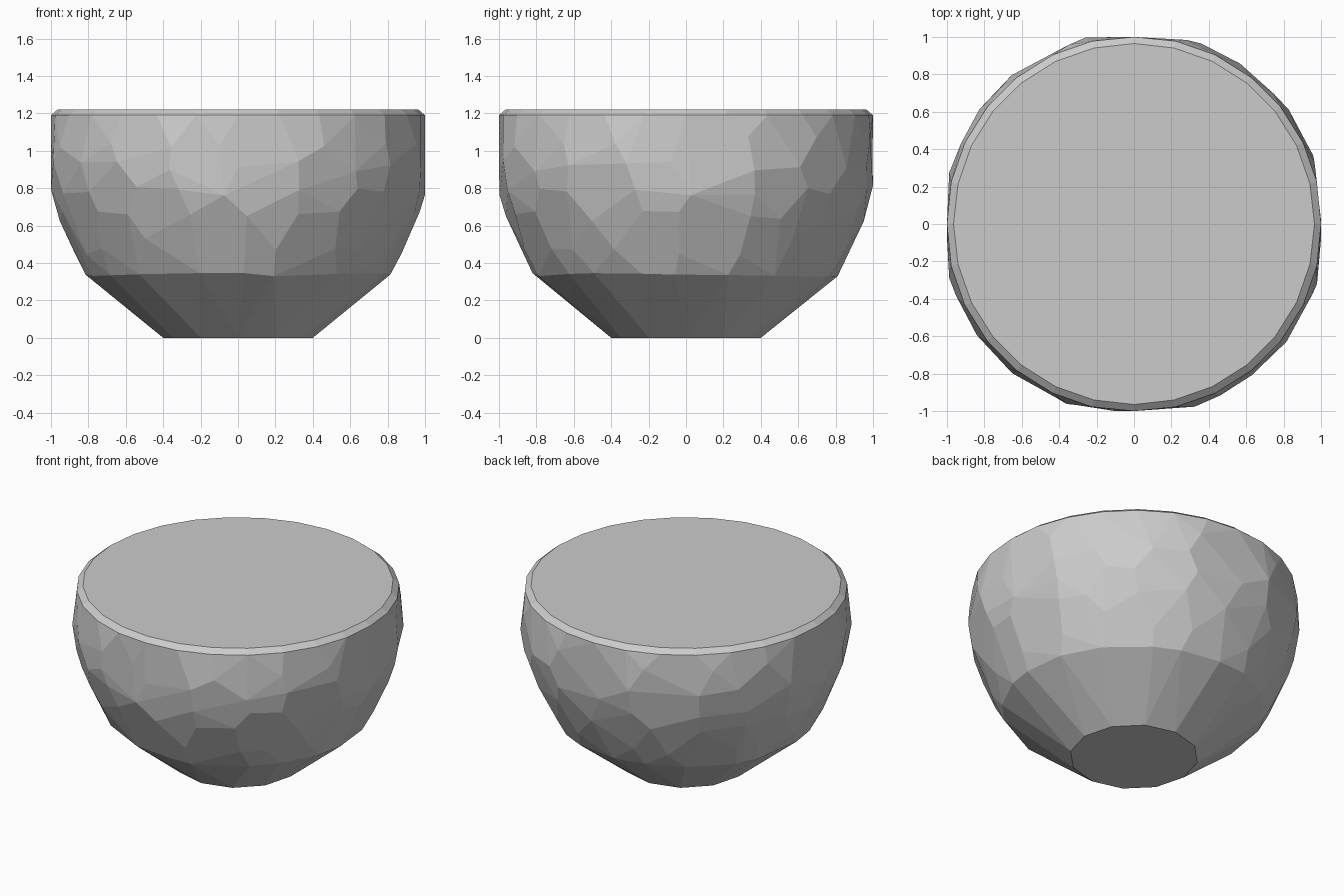
import bpy, bmesh, math, random

if "Cube" in bpy.data.objects:
    bpy.data.objects.remove(bpy.data.objects["Cube"])

random.seed(4)

# Profile of the bowl: height, radius
profile = [(0.0, 0.40), (0.012, 0.415), (0.32, 0.805), (0.36, 0.83), (0.48, 0.89),
           (0.66, 0.968), (0.79, 1.008), (0.92, 1.03), (1.05, 1.025),
           (1.19, 1.003), (1.22, 0.965)]


def radius_at(z):
    for (z0, r0), (z1, r1) in zip(profile, profile[1:]):
        if z <= z1:
            return r0 + (r1 - r0) * (z - z0) / (z1 - z0)
    return profile[-1][1]


# Rings: height, sides, height jitter, angle jitter (in parts of a step)
rings = [(0.0, 12, 0, 0), (0.012, 12, 0, 0), (0.335, 20, 0.012, 0.25),
         (0.48, 18, 0.05, 0.3), (0.65, 20, 0.03, 0.25), (0.79, 20, 0.03, 0.25),
         (0.92, 20, 0.03, 0.25), (1.05, 16, 0.04, 0.3),
         (1.19, 28, 0, 0), (1.22, 28, 0, 0)]


def clamp(v):
    return max(-1.0, min(1.0, v))


# Faceted solid bowl, flattened slightly where it meets the four sides
bm = bmesh.new()
for z, sides, dz, da in rings:
    for i in range(sides):
        a = (i + random.uniform(-da, da)) * 2 * math.pi / sides
        h = z + random.uniform(-dz, dz)
        r = radius_at(h)
        bm.verts.new((clamp(r * math.cos(a)), clamp(r * math.sin(a)), h))
hull = bmesh.ops.convex_hull(bm, input=bm.verts[:])
inside = {g for g in hull["geom_interior"] + hull["geom_unused"]
          if isinstance(g, bmesh.types.BMVert)}
bmesh.ops.delete(bm, geom=list(inside), context='VERTS')
# Merge nearly flat triangles into larger facets
bmesh.ops.dissolve_limit(bm, angle_limit=math.radians(4), verts=bm.verts[:], edges=bm.edges[:])
bmesh.ops.recalc_face_normals(bm, faces=bm.faces[:])

mesh = bpy.data.meshes.new("faceted_bowl")
bm.to_mesh(mesh)
bm.free()
bowl = bpy.data.objects.new("faceted_bowl", mesh)
bpy.context.collection.objects.link(bowl)
